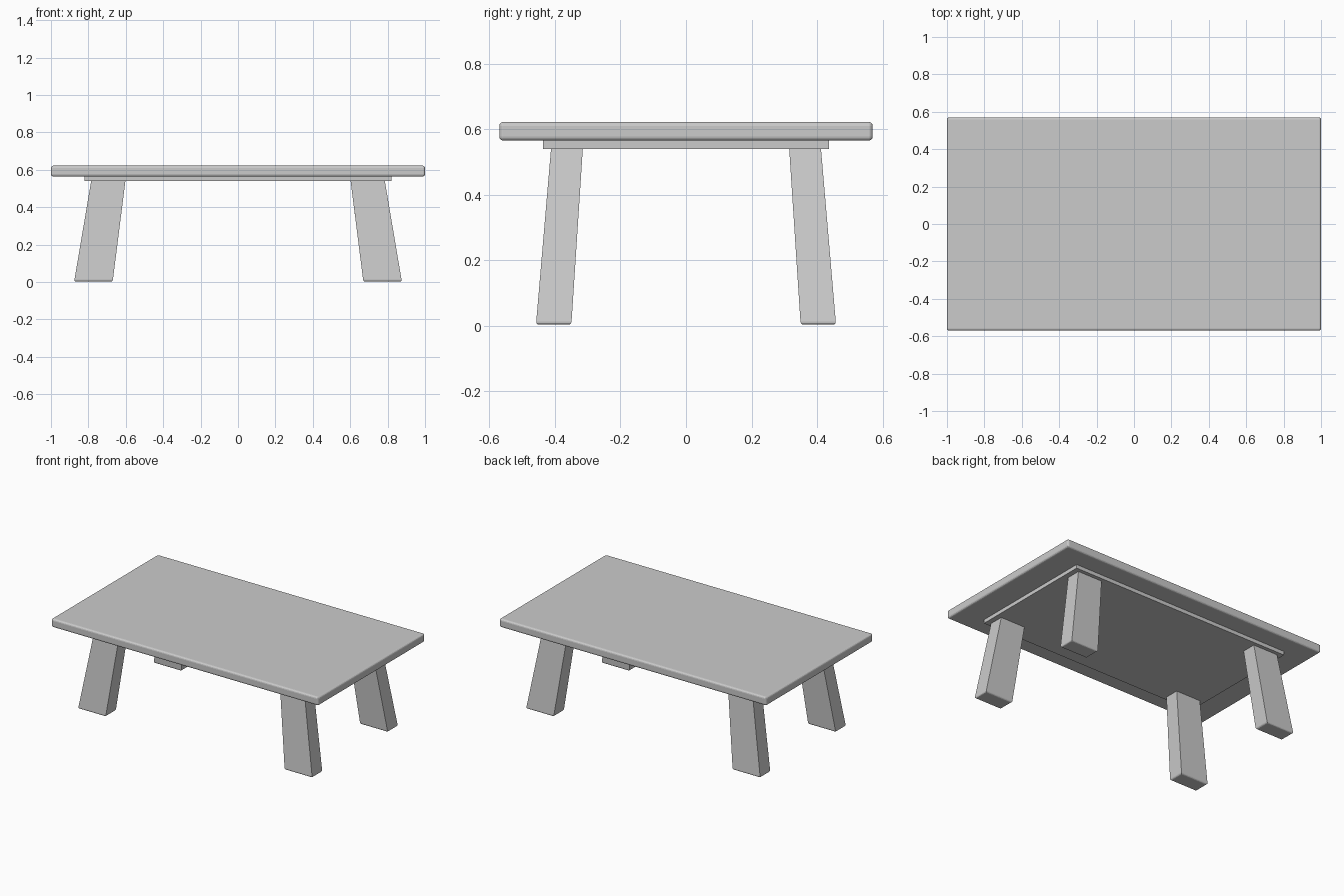
import bpy, bmesh

if "Cube" in bpy.data.objects:
    bpy.data.objects.remove(bpy.data.objects["Cube"])


def frustum(name, bottom, top, z0, z1):
    """Tapered box; bottom and top are (x0, x1, y0, y1) rectangles."""
    bm = bmesh.new()
    rings = []
    for (x0, x1, y0, y1), z in ((bottom, z0), (top, z1)):
        rings.append([bm.verts.new((x, y, z)) for x, y in
                      ((x0, y0), (x1, y0), (x1, y1), (x0, y1))])
    lo, hi = rings
    bm.faces.new(lo[::-1])
    bm.faces.new(hi)
    for i in range(4):
        j = (i + 1) % 4
        bm.faces.new((lo[i], lo[j], hi[j], hi[i]))
    bmesh.ops.recalc_face_normals(bm, faces=bm.faces[:])
    return bm


def finish(bm, name, bevel_edges=(), width=0.0):
    """Round the chosen edges and turn the bmesh into an object."""
    if bevel_edges:
        bmesh.ops.bevel(bm, geom=bevel_edges, offset=width, segments=3,
                        profile=0.5, affect='EDGES', clamp_overlap=True)
    mesh = bpy.data.meshes.new(name)
    bm.to_mesh(mesh)
    bm.free()
    obj = bpy.data.objects.new(name, mesh)
    bpy.context.collection.objects.link(obj)
    return obj


def slab(name, hx, hy, z0, z1, width=0.0):
    rect = (-hx, hx, -hy, hy)
    bm = frustum(name, rect, rect, z0, z1)
    return finish(bm, name, bm.edges[:] if width else (), width)


# Rounded table top and the plain panel under it
slab("table_top", 1.0, 0.57, 0.565, 0.622, 0.012)
slab("under_panel", 0.82, 0.437, 0.54, 0.566)

# Four splayed, tapered legs with rounded feet
for sx, side in ((-1, "left"), (1, "right")):
    for sy, end in ((-1, "front"), (1, "back")):
        foot = (0.67 * sx, 0.876 * sx, 0.35 * sy, 0.458 * sy)
        head = (0.602 * sx, 0.785 * sx, 0.315 * sy, 0.412 * sy)
        name = f"{end}_{side}_leg"
        bm = frustum(name, foot, head, 0.003, 0.541)
        rim = [e for e in bm.edges if all(v.co.z < 0.1 for v in e.verts)]
        finish(bm, name, rim, 0.01)
